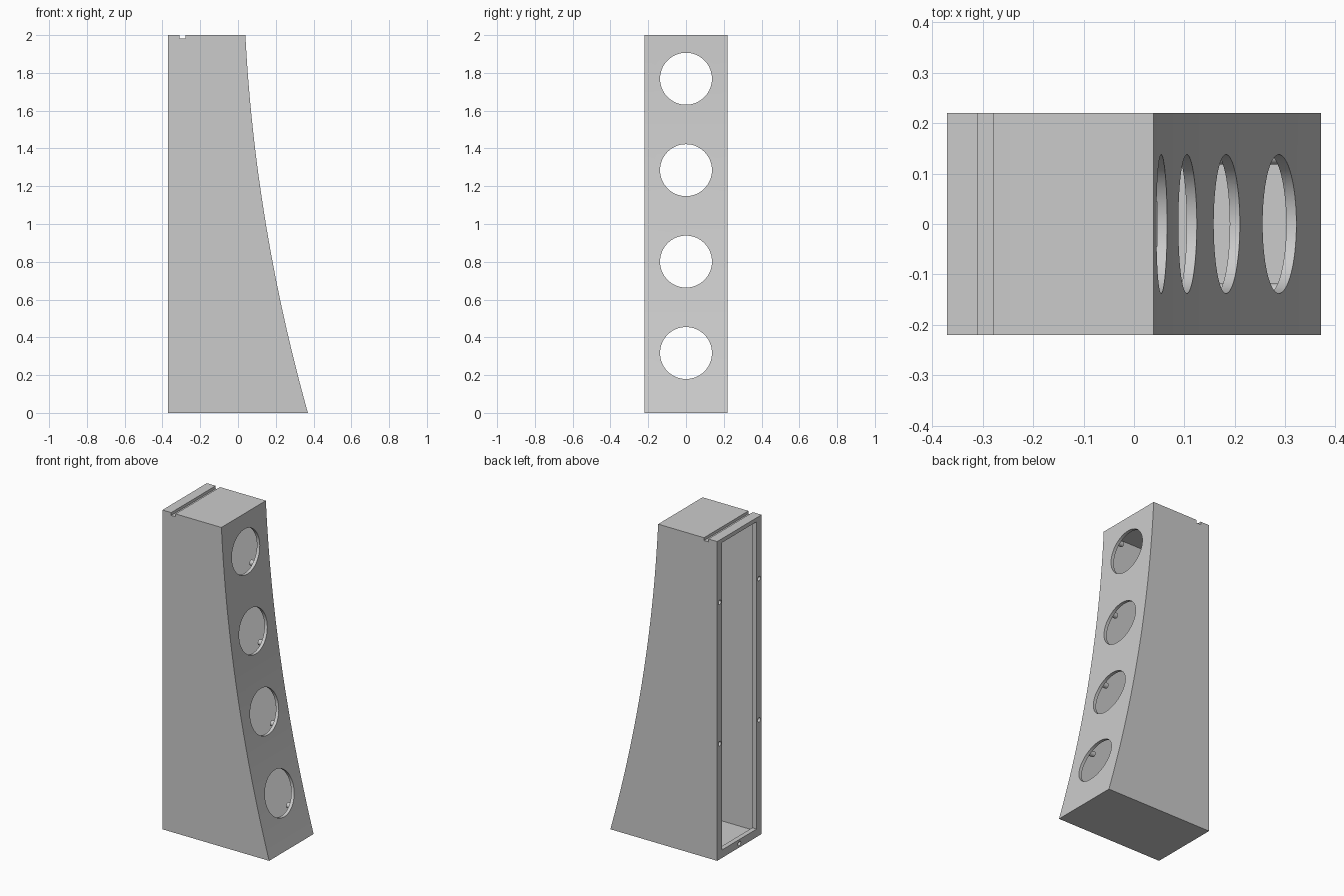
import bpy, bmesh, math

old = bpy.data.objects.get("Cube")
if old:
    bpy.data.objects.remove(old, do_unlink=True)

BACK, HEIGHT, HALF_Y = -0.37, 2.0, 0.22
WALL, CEILING = 0.02, 0.025
RIM, RIM_DEPTH = 0.05, 0.03
HOLE_R = 0.1375
HOLE_Z = [0.317 + 0.484 * i for i in range(4)]
BOSS_OFFSET, BOSS_R, BOSS_LENGTH = 0.135, 0.017, 0.05

grey = bpy.data.materials.new("plain grey")
grey.use_nodes = True
colour = (0.6, 0.6, 0.6, 1)
grey.diffuse_color = colour
grey.node_tree.nodes["Principled BSDF"].inputs["Base Color"].default_value = colour


def curve_x(z):
    """Concave sweep of the baffle."""
    return 0.37 - 0.2795 * z + 0.057 * z * z


def prism(name, outline, half_y):
    """Extrude an x-z outline symmetrically along y."""
    bm = bmesh.new()
    face = bm.faces.new([bm.verts.new((x, -half_y, z)) for x, z in outline])
    new = bmesh.ops.extrude_face_region(bm, geom=[face])["geom"]
    verts = [v for v in new if isinstance(v, bmesh.types.BMVert)]
    bmesh.ops.translate(bm, verts=verts, vec=(0, 2 * half_y, 0))
    bmesh.ops.recalc_face_normals(bm, faces=bm.faces)
    mesh = bpy.data.meshes.new(name)
    bm.to_mesh(mesh)
    bm.free()
    obj = bpy.data.objects.new(name, mesh)
    obj.data.materials.append(grey)
    bpy.context.collection.objects.link(obj)
    return obj


def swept(back, bottom, top, inset, steps=32):
    """Outline with a straight back and the curved baffle edge."""
    zs = [bottom + (top - bottom) * i / steps for i in range(steps + 1)]
    return [(back, bottom)] + [(curve_x(z) - inset, z) for z in zs] + [(back, top)]


def box(x0, x1, z0, z1, half_y):
    return prism("box_cutter", [(x0, z0), (x1, z0), (x1, z1), (x0, z1)], half_y)


def rod(name, x0, x1, y, z, radius, sides):
    """Cylinder along x."""
    bpy.ops.mesh.primitive_cylinder_add(
        vertices=sides, radius=radius, depth=x1 - x0,
        location=((x0 + x1) / 2, y, z), rotation=(0, math.pi / 2, 0))
    obj = bpy.context.object
    obj.name = name
    obj.data.materials.append(grey)
    return obj


def cut(target, cutter):
    cutter.hide_render = True
    mod = target.modifiers.new("cut", "BOOLEAN")
    mod.operation, mod.solver, mod.object = "DIFFERENCE", "EXACT", cutter
    bpy.context.view_layer.objects.active = target
    bpy.ops.object.modifier_apply(modifier=mod.name)
    bpy.data.objects.remove(cutter, do_unlink=True)


def smooth(obj):
    bpy.ops.object.select_all(action="DESELECT")
    obj.select_set(True)
    bpy.context.view_layer.objects.active = obj
    bpy.ops.object.shade_smooth_by_angle(angle=math.radians(30))


# Thin shell, then the rear opening framed by a rim at the sides and bottom
cabinet = prism("cabinet", swept(BACK, 0, HEIGHT, 0), HALF_Y)
cut(cabinet, prism("cavity_cutter",
                   swept(BACK + RIM_DEPTH, WALL, HEIGHT - CEILING, WALL),
                   HALF_Y - WALL))
cut(cabinet, box(BACK - 0.1, BACK + RIM_DEPTH + 0.05, RIM, HEIGHT - CEILING,
                 HALF_Y - RIM))

# Groove across the top
cut(cabinet, box(-0.309, -0.279, HEIGHT - 0.018, HEIGHT + 0.1, HALF_Y + 0.1))

# Round openings, each with four fixing bosses behind the baffle
for z in HOLE_Z:
    cut(cabinet, rod("hole_cutter", -0.1, 0.6, 0, z, HOLE_R, 64))
    for sy in (-1, 1):
        for sz in (-1, 1):
            boss_z = z + sz * BOSS_OFFSET
            front = curve_x(boss_z) - WALL / 2
            smooth(rod("fixing_boss", front - WALL / 2 - BOSS_LENGTH, front,
                       sy * BOSS_OFFSET, boss_z, BOSS_R, 20))

# Screw holes through the rear rim
rim_y = HALF_Y - RIM / 2
screws = [(s * rim_y, z) for s in (-1, 1) for z in (0.725, 1.61)]
screws.append((0, RIM / 2))
for y, z in screws:
    cut(cabinet, rod("screw_cutter", BACK - 0.05, BACK + RIM_DEPTH + 0.02,
                     y, z, 0.014, 16))

# Smooth the curve and bores, keep the corners sharp
smooth(cabinet)
